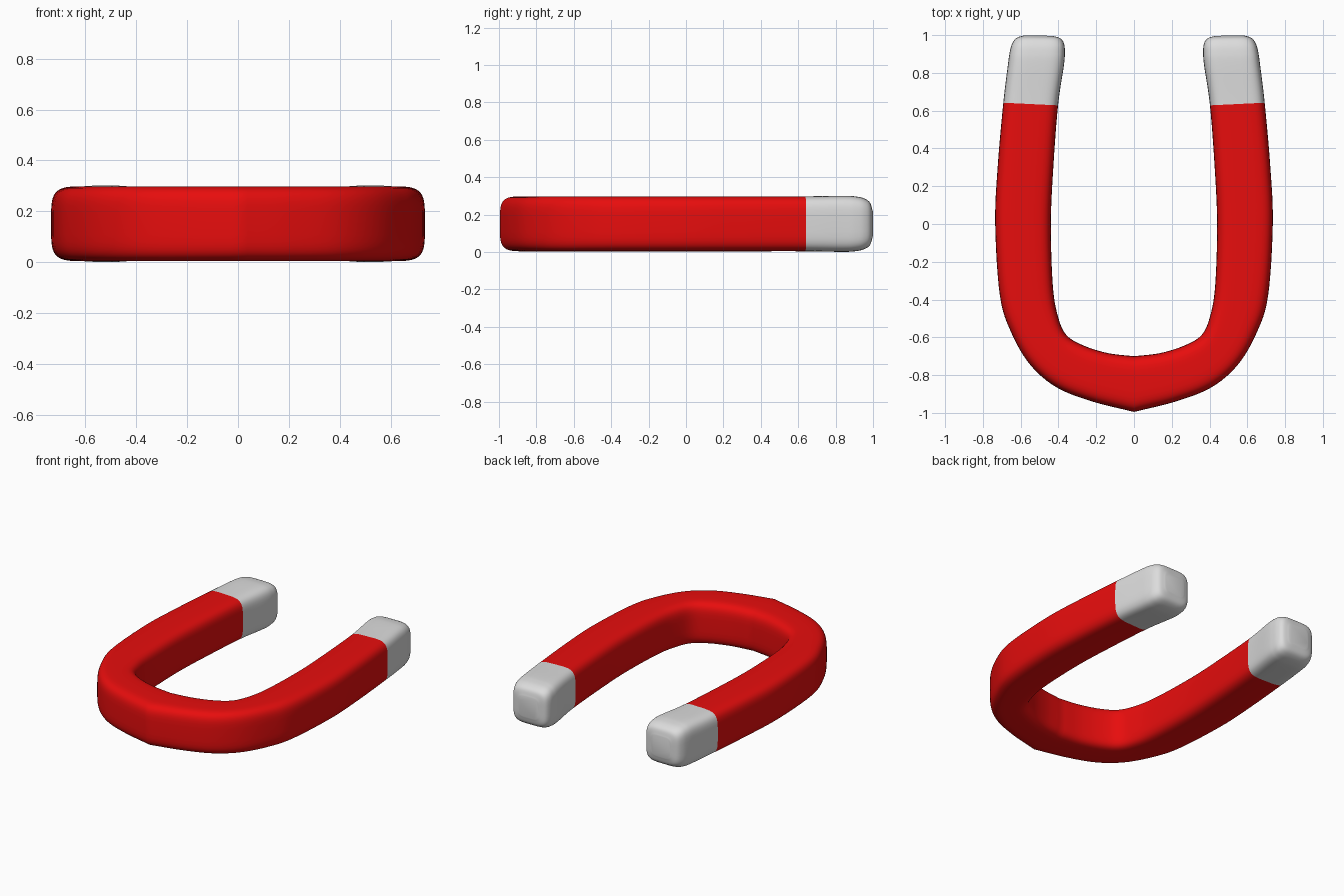
import bpy, bmesh, math
from mathutils import Vector

if "Cube" in bpy.data.objects:
    bpy.data.objects.remove(bpy.data.objects["Cube"])

# Stations along the right half: outer x, outer y, inner x, inner y, half height
STATIONS = [
    (0.00, -0.995, 0.00, -0.70, 0.147),
    (0.22, -0.940, 0.14, -0.683, 0.147),
    (0.41, -0.865, 0.27, -0.642, 0.147),
    (0.55, -0.745, 0.36, -0.585, 0.147),
    (0.65, -0.575, 0.405, -0.48, 0.147),
    (0.71, -0.38, 0.43, -0.32, 0.147),
    (0.735, 0.00, 0.44, 0.00, 0.147),
    (0.722, 0.30, 0.427, 0.30, 0.147),
    (0.692, 0.642, 0.402, 0.628, 0.147),   # colour boundary
    (0.668, 0.84, 0.371, 0.84, 0.150),
    (0.658, 0.91, 0.366, 0.91, 0.146),
    (0.645, 0.955, 0.370, 0.953, 0.135),
    (0.622, 0.985, 0.388, 0.982, 0.113),
    (0.580, 0.999, 0.430, 0.996, 0.070),
]
SPLIT, STEPS, SEGS, MID_Z = 8, 6, 48, 0.151


def spline(i, t):
    """Catmull-Rom interpolation between station i and i+1."""
    p = [Vector(s) for s in STATIONS]
    p1, p2 = p[i], p[i + 1]
    p0 = p[i - 1] if i else p1 * 2 - p2
    p3 = p[i + 2] if i + 2 < len(p) else p2 * 2 - p1
    return 0.5 * (2 * p1 + (p2 - p0) * t + (2 * p0 - 5 * p1 + 4 * p2 - p3) * t * t
                  + (3 * p1 - p0 - 3 * p2 + p3) * t ** 3)


def soft(v, power=0.45):
    return math.copysign(abs(v) ** power, v)


def ring(s):
    """Rounded-square section between the outer and inner outline."""
    pts = []
    for k in range(SEGS):
        a = math.tau * (k + 0.5) / SEGS
        f = 0.5 + 0.5 * soft(math.cos(a))
        pts.append((s[2] + (s[0] - s[2]) * f, s[3] + (s[1] - s[3]) * f,
                    MID_Z + s[4] * soft(math.sin(a))))
    return pts


def loft(name, first, last, mat, cap):
    samples = [spline(i, j / STEPS) for i in range(first, last) for j in range(STEPS)]
    samples.append(Vector(STATIONS[last]))
    bm = bmesh.new()
    rings = [[bm.verts.new(p) for p in ring(s)] for s in samples]
    for a, b in zip(rings, rings[1:]):
        for k in range(SEGS):
            n = (k + 1) % SEGS
            bm.faces.new((a[k], b[k], b[n], a[n]))
    if cap:
        bm.faces.new(rings[-1])
    bmesh.ops.recalc_face_normals(bm, faces=bm.faces)
    # an open tube may come out inverted: check the topmost face
    if max(bm.faces, key=lambda f: f.calc_center_median().z).normal.z < 0:
        bmesh.ops.reverse_faces(bm, faces=bm.faces)
    me = bpy.data.meshes.new(name)
    bm.to_mesh(me)
    bm.free()
    me.materials.append(mat)
    ob = bpy.data.objects.new(name, me)
    bpy.context.collection.objects.link(ob)
    mirror = ob.modifiers.new("mirror", 'MIRROR')
    mirror.use_clip = True
    for p in me.polygons:
        p.use_smooth = True
    return ob


def material(name, colour):
    m = bpy.data.materials.new(name)
    m.diffuse_color = (*colour, 1)
    m.use_nodes = True
    m.node_tree.nodes["Principled BSDF"].inputs["Base Color"].default_value = m.diffuse_color
    return m


# Red horseshoe body and pale steel pole tips
loft("magnet_body", 0, SPLIT, material("red paint", (0.8, 0.004, 0.004)), False)
loft("pole_tips", SPLIT, len(STATIONS) - 1, material("pale steel", (0.72, 0.72, 0.72)), True)
